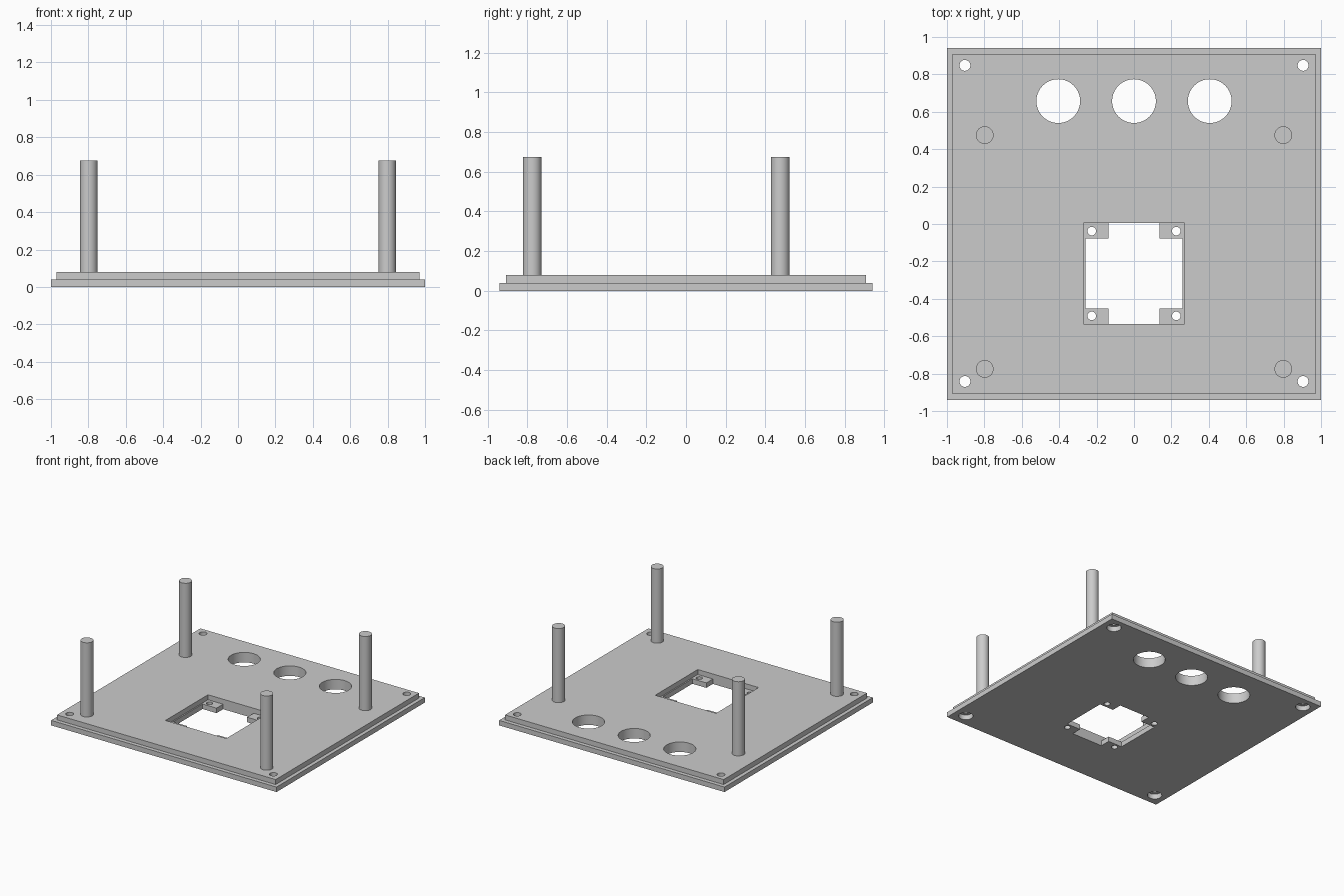
import bpy
import math

if "Cube" in bpy.data.objects:
    bpy.data.objects.remove(bpy.data.objects["Cube"], do_unlink=True)

GREY = (0.6, 0.6, 0.6, 1.0)
grey = bpy.data.materials.new("plain_grey")
grey.use_nodes = True
grey.diffuse_color = GREY
grey.node_tree.nodes["Principled BSDF"].inputs["Base Color"].default_value = GREY


def finish(name):
    obj = bpy.context.object
    obj.name = name
    obj.data.materials.append(grey)
    return obj


def box(name, x0, x1, y0, y1, z0, z1):
    bpy.ops.mesh.primitive_cube_add(
        size=1, location=((x0 + x1) / 2, (y0 + y1) / 2, (z0 + z1) / 2))
    obj = finish(name)
    obj.scale = (x1 - x0, y1 - y0, z1 - z0)
    bpy.ops.object.transform_apply(location=False, rotation=False, scale=True)
    return obj


def rod(name, x, y, radius, z0, z1, sides=48):
    bpy.ops.mesh.primitive_cylinder_add(
        vertices=sides, radius=radius, depth=z1 - z0, location=(x, y, (z0 + z1) / 2))
    return finish(name)


def combine(target, tool, operation):
    """Apply one boolean and remove its helper."""
    mod = target.modifiers.new(operation.lower(), "BOOLEAN")
    mod.operation, mod.object, mod.solver = operation, tool, "EXACT"
    bpy.context.view_layer.objects.active = target
    bpy.ops.object.modifier_apply(modifier=mod.name)
    bpy.data.objects.remove(tool, do_unlink=True)


def smooth(obj):
    bpy.ops.object.select_all(action="DESELECT")
    obj.select_set(True)
    bpy.context.view_layer.objects.active = obj
    bpy.ops.object.shade_smooth_by_angle(angle=math.radians(30))


STEP, TOP, POST_TOP = 0.04, 0.08, 0.675
BELOW, ABOVE = -0.05, 0.15

# Stepped lid plate: wide rim with a slightly smaller raised panel
plate = box("lid_plate", -1, 1, -0.94, 0.94, 0, STEP)
combine(plate, box("raised_panel", -0.97, 0.97, -0.908, 0.908, STEP / 2, TOP), "UNION")

# Square pocket, with a cross-shaped opening that leaves four corner tabs
combine(plate, box("pocket", -0.27, 0.27, -0.535, 0.005, STEP, ABOVE), "DIFFERENCE")
combine(plate, box("tall_opening", -0.136, 0.136, -0.535, 0.005, BELOW, STEP + 0.02), "DIFFERENCE")
combine(plate, box("wide_opening", -0.26, 0.26, -0.452, -0.078, BELOW, STEP + 0.02), "DIFFERENCE")

# Row of three large round holes
for x in (-0.405, 0, 0.405):
    combine(plate, rod("large_hole", x, 0.657, 0.117, BELOW, ABOVE, 64), "DIFFERENCE")

# Mirrored screw holes: recessed from below at the corners, plain in the tabs
for side in (-1, 1):
    for y in (-0.842, 0.848):
        combine(plate, rod("screw_hole", side * 0.904, y, 0.029, BELOW, ABOVE), "DIFFERENCE")
        combine(plate, rod("screw_recess", side * 0.904, y, 0.053, BELOW, STEP), "DIFFERENCE")
    for y in (-0.491, -0.038):
        combine(plate, rod("tab_hole", side * 0.226, y, 0.023, BELOW, ABOVE), "DIFFERENCE")
smooth(plate)

# Four standing posts
for side, label in ((-1, "right"), (1, "left")):
    for y, end in ((-0.775, "front"), (0.475, "back")):
        smooth(rod(f"{end}_{label}_post", side * 0.798, y, 0.047, TOP - 0.01, POST_TOP))
